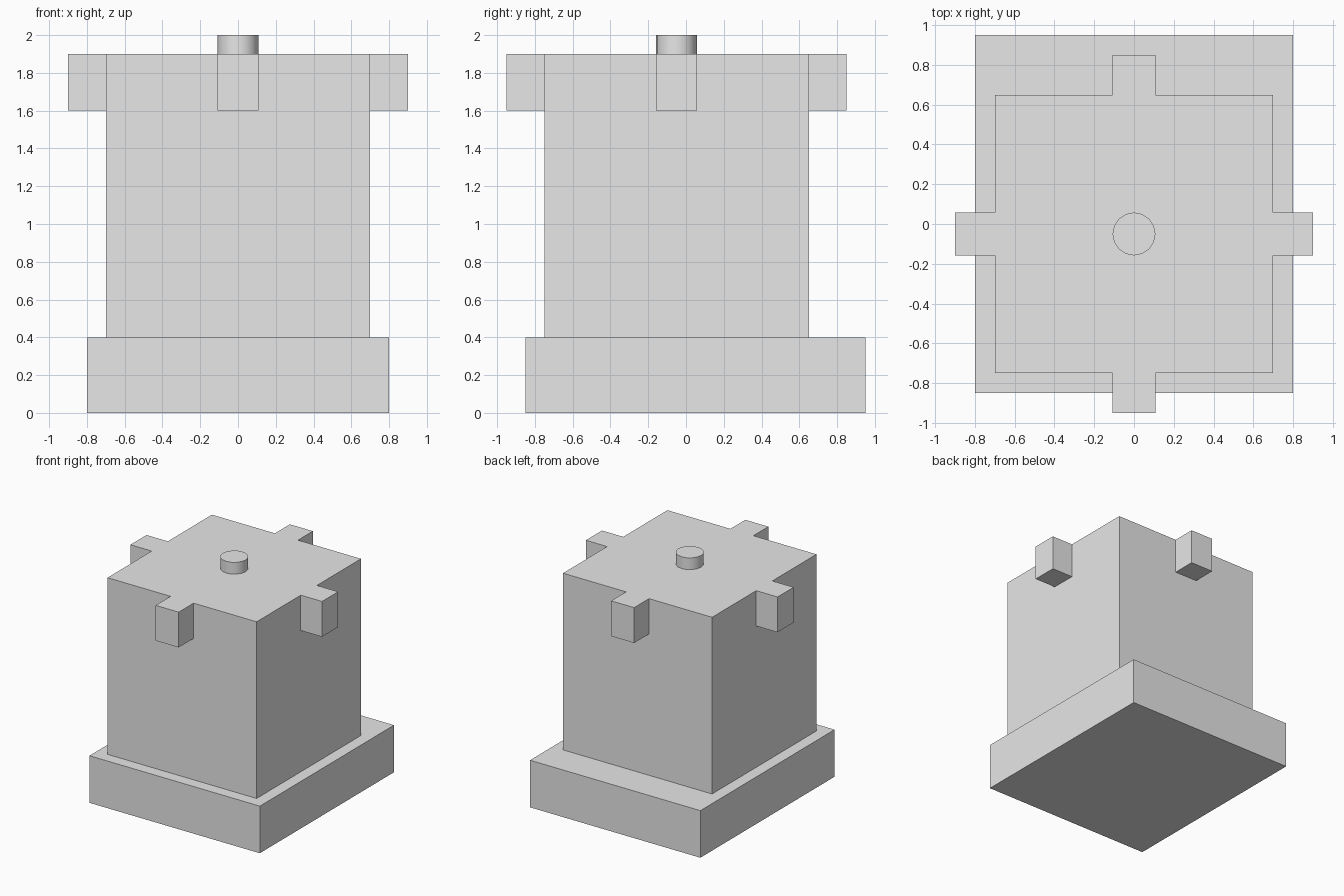
import bpy
import bmesh
import math
from mathutils import Matrix, Vector

default_cube = bpy.data.objects.get("Cube")
if default_cube:
    bpy.data.objects.remove(default_cube, do_unlink=True)

# Single plain grey
grey = bpy.data.materials.new("light_grey")
grey.use_nodes = True
grey.diffuse_color = (0.8, 0.8, 0.8, 1)
grey.node_tree.nodes["Principled BSDF"].inputs["Base Color"].default_value = (0.8, 0.8, 0.8, 1)

CENTRE_Y = -0.05    # body, lugs and knob share this axis
LUG_HALF = 0.108
LUG_BOTTOM, BODY_TOP, BASE_TOP = 1.6, 1.9, 0.4


def finish(name, bm, location):
    bmesh.ops.recalc_face_normals(bm, faces=bm.faces)
    mesh = bpy.data.meshes.new(name)
    bm.to_mesh(mesh)
    bm.free()
    mesh.materials.append(grey)
    obj = bpy.data.objects.new(name, mesh)
    obj.location = location
    bpy.context.collection.objects.link(obj)
    return obj


def box(width, depth, bottom, top):
    bm = bmesh.new()
    matrix = Matrix.Translation((0, 0, (bottom + top) / 2)) @ Matrix.Diagonal((width, depth, top - bottom, 1))
    bmesh.ops.create_cube(bm, size=1, matrix=matrix)
    return bm


# Wide base slab
finish("base", box(1.6, 1.8, 0, BASE_TOP), (0, 0.05, 0))

# Body block with a lug extruded from the top middle of each side
bm = box(1.4, 1.4, BASE_TOP, BODY_TOP)
cuts = [((s * LUG_HALF, 0, 0), (1, 0, 0)) for s in (-1, 1)]
cuts += [((0, s * LUG_HALF, 0), (0, 1, 0)) for s in (-1, 1)]
cuts.append(((0, 0, LUG_BOTTOM), (0, 0, 1)))
for point, normal in cuts:
    bmesh.ops.bisect_plane(bm, geom=bm.verts[:] + bm.edges[:] + bm.faces[:],
                           plane_co=point, plane_no=normal)
bm.normal_update()
lug_faces = []
for face in bm.faces:
    c = face.calc_center_median()
    if abs(face.normal.z) < 0.5 and c.z > LUG_BOTTOM and min(abs(c.x), abs(c.y)) < LUG_HALF / 2:
        lug_faces.append(face)
for face in bmesh.ops.extrude_discrete_faces(bm, faces=lug_faces)["faces"]:
    direction = face.calc_center_median()
    direction.z = 0
    bmesh.ops.translate(bm, verts=face.verts[:], vec=direction.normalized() * 0.2)
bmesh.ops.dissolve_limit(bm, angle_limit=math.radians(1), verts=bm.verts[:], edges=bm.edges[:])
finish("body_with_lugs", bm, (0, CENTRE_Y, 0))

# Round knob on top
bm = bmesh.new()
bmesh.ops.create_cone(bm, cap_ends=True, segments=16, radius1=LUG_HALF, radius2=LUG_HALF,
                      depth=0.1, matrix=Matrix.Translation(Vector((0, 0, 0.05))))
knob = finish("top_knob", bm, (0, CENTRE_Y, BODY_TOP))
bpy.ops.object.select_all(action="DESELECT")
knob.select_set(True)
bpy.context.view_layer.objects.active = knob
bpy.ops.object.shade_smooth_by_angle(angle=math.radians(30))
